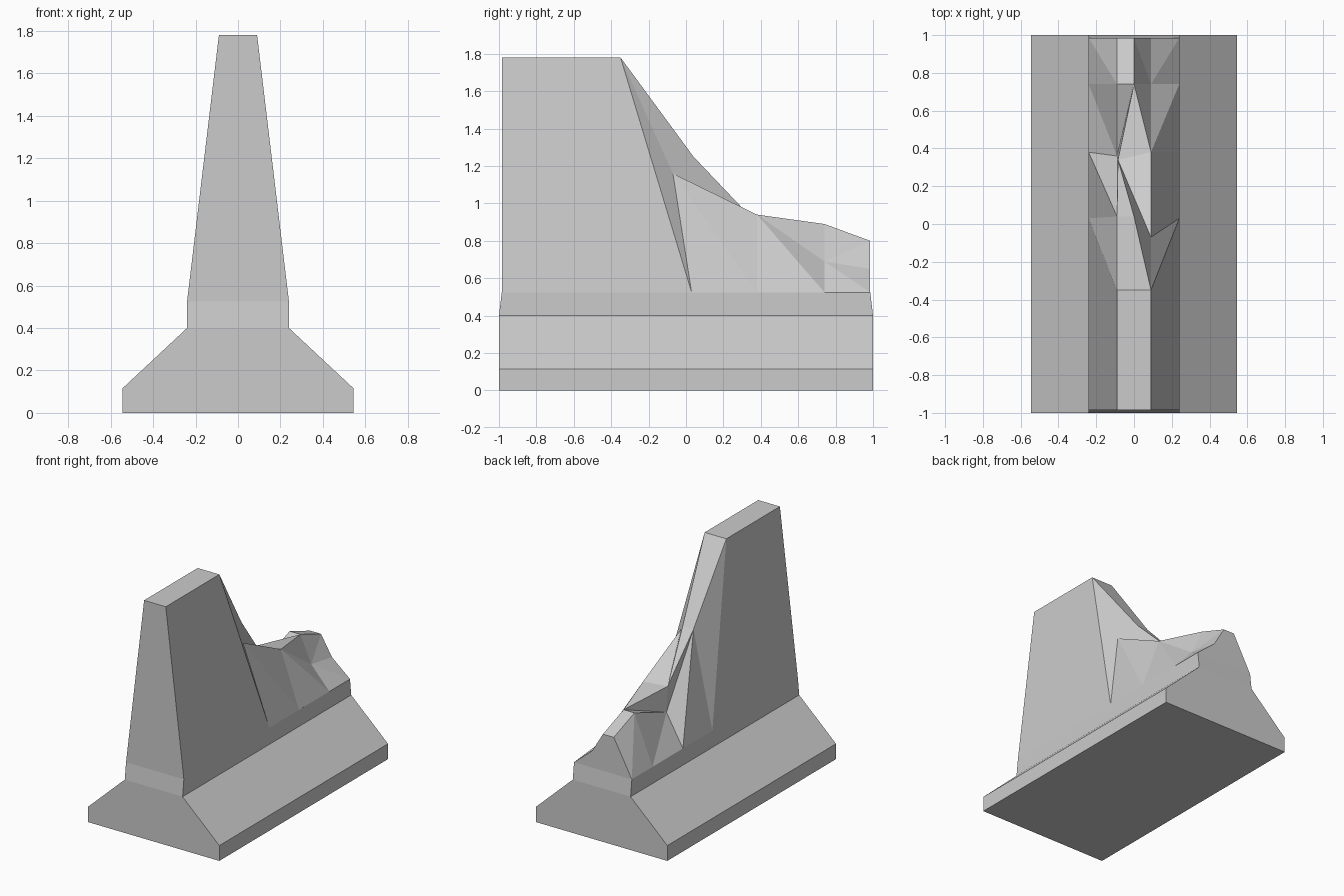
import bpy, bmesh

if "Cube" in bpy.data.objects:
    bpy.data.objects.remove(bpy.data.objects["Cube"])


def finish(name, bm):
    bmesh.ops.recalc_face_normals(bm, faces=bm.faces)
    mesh = bpy.data.meshes.new(name)
    bm.to_mesh(mesh)
    bm.free()
    obj = bpy.data.objects.new(name, mesh)
    bpy.context.collection.objects.link(obj)
    return obj


# Flared base with a narrow collar: stacked rectangles (half x, half y, z)
bm = bmesh.new()
rings = []
for hx, hy, z in [(.545, 1, 0), (.545, 1, .115), (.24, 1, .40), (.24, .985, .525)]:
    rings.append([bm.verts.new((sx * hx, sy * hy, z))
                  for sx, sy in ((-1, -1), (1, -1), (1, 1), (-1, 1))])
bm.faces.new(rings[0][::-1])
for a, b in zip(rings, rings[1:]):
    for i in range(4):
        j = (i + 1) % 4
        bm.faces.new((a[i], a[j], b[j], b[i]))
finish("barrier_base", bm)

# Broken wall: cross-sections along y, each foot y + left, centre, right crest points
stations = [
    (-.985, (-.09, -.985, 1.78), (0, -.985, 1.78), (.09, -.985, 1.78)),
    (-.35, (-.09, -.35, 1.78), (0, -.35, 1.78), (.09, -.35, 1.78)),
    (.03, (-.09, .04, 1.25), (0, .04, 1.25), (.09, -.07, 1.16)),
    (.38, (-.09, .36, .75), (-.085, .34, .935), (.09, .38, .94)),
    (.74, (-.09, .74, .89), (0, .74, .89), (.09, .74, .69)),
    (.985, (-.09, .985, .80), (0, .985, .80), (.09, .985, .65)),
]
bm = bmesh.new()
rows = [[bm.verts.new(p) for p in ((-.24, foot, .525), *crest, (.24, foot, .525))]
        for foot, *crest in stations]
for r, s in zip(rows, rows[1:]):
    for c in range(4):
        a, b, d, e = r[c], r[c + 1], s[c + 1], s[c]
        # alternate the diagonals to form the fracture facets
        tris = ((a, b, e), (b, d, e)) if c % 2 == 0 else ((a, b, d), (a, d, e))
        for t in tris:
            bm.faces.new(t)
bm.faces.new(rows[0][::-1])
bm.faces.new(rows[-1])
finish("broken_wall", bm)
